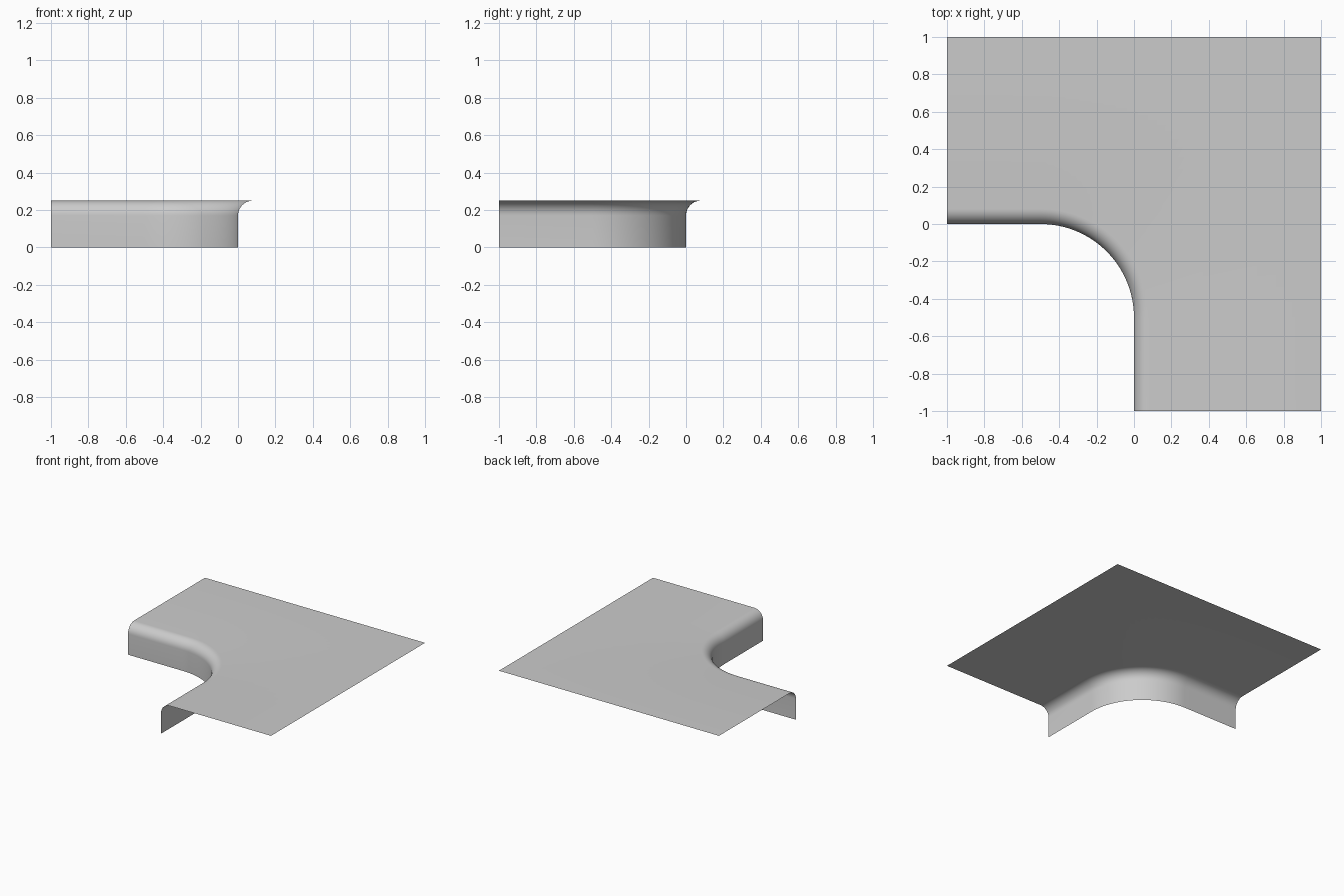
import bpy, bmesh
from math import sin, cos, pi
from mathutils import Vector

cube = bpy.data.objects.get("Cube")
if cube:
    bpy.data.objects.remove(cube)

HEIGHT, FILLET, BEND = 0.25, 0.08, 0.5
ARC_STEPS, FILLET_STEPS = 32, 10

# Plain grey surface
grey = bpy.data.materials.new("light grey")
grey.use_nodes = True
colour = (0.6, 0.6, 0.6, 1)
grey.diffuse_color = colour
grey.node_tree.nodes["Principled BSDF"].inputs["Base Color"].default_value = colour

# Path of the wall: straight, quarter bend, straight; each with its inward normal
# and the matching point on the outer border of the top
path = [(Vector((-1, 0, 0)), Vector((0, 1, 0)), Vector((-1, 1, HEIGHT)))]
for i in range(ARC_STEPS + 1):
    t = i / ARC_STEPS
    normal = Vector((sin(t * pi / 2), cos(t * pi / 2), 0))
    point = Vector((-BEND, -BEND, 0)) + normal * BEND
    x = min(1, -BEND + 2 * t * (1 + BEND))
    y = min(1, -BEND + 2 * (1 - t) * (1 + BEND))
    path.append((point, normal, Vector((x, y, HEIGHT))))
path.append((Vector((0, -1, 0)), Vector((1, 0, 0)), Vector((1, -1, HEIGHT))))

# Cross-section of wall and rounded shoulder as (inset, height)
section = [(0, 0)]
for i in range(FILLET_STEPS + 1):
    a = i / FILLET_STEPS * pi / 2
    section.append((FILLET * (1 - cos(a)), HEIGHT - FILLET + FILLET * sin(a)))

# Sweep the section along the path and extend it to the border
bm = bmesh.new()
columns = []
for point, normal, border in path:
    spots = [point + normal * inset + Vector((0, 0, z)) for inset, z in section]
    columns.append([bm.verts.new(p) for p in spots + [border]])
for left, right in zip(columns, columns[1:]):
    for j in range(len(left) - 1):
        bm.faces.new((left[j], right[j], right[j + 1], left[j + 1]))
for face in bm.faces:
    face.smooth = True

mesh = bpy.data.meshes.new("ledge_inner_corner")
bm.to_mesh(mesh)
bm.free()
mesh.materials.append(grey)
ledge = bpy.data.objects.new("ledge_inner_corner", mesh)
bpy.context.collection.objects.link(ledge)
